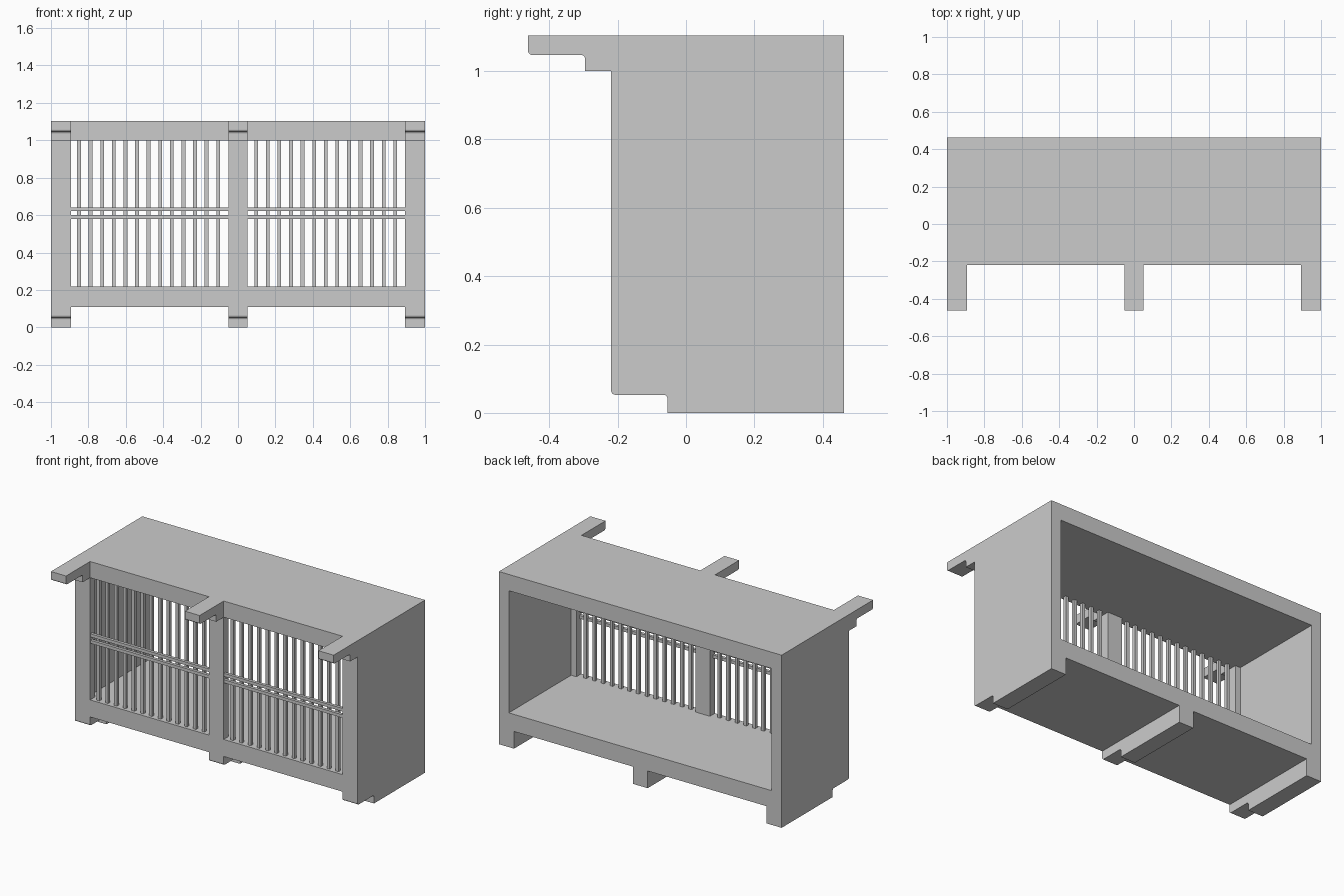
import bpy, bmesh
from math import sin, cos, pi

if "Cube" in bpy.data.objects:
    bpy.data.objects.remove(bpy.data.objects["Cube"])

BACK, FACE, TIP = 0.462, -0.219, -0.462     # depth planes
TOP, CEIL, FLOOR, BELLY = 1.104, 1.0, 0.219, 0.11
IN, MID = 0.893, 0.052                      # inner edge of end ribs, half width of middle rib
POST_BACK = -0.168


def finish(name, bm):
    bmesh.ops.recalc_face_normals(bm, faces=bm.faces)
    mesh = bpy.data.meshes.new(name)
    bm.to_mesh(mesh)
    bm.free()
    ob = bpy.data.objects.new(name, mesh)
    bpy.context.collection.objects.link(ob)
    return ob


def box(name, x, y, z):
    bm = bmesh.new()
    bmesh.ops.create_cube(bm, size=1)
    for v in bm.verts:
        for i, (a, b) in enumerate((x, y, z)):
            v.co[i] = a if v.co[i] < 0 else b
    return finish(name, bm)


def extrude_x(name, profile, x0, x1):
    bm = bmesh.new()
    face = bm.faces.new([bm.verts.new((x0, y, z)) for y, z in profile])
    new = bmesh.ops.extrude_face_region(bm, geom=[face])["geom"]
    moved = [g for g in new if isinstance(g, bmesh.types.BMVert)]
    bmesh.ops.translate(bm, verts=moved, vec=(x1 - x0, 0, 0))
    return finish(name, bm)


def arc(cy, cz, r, a0, a1, n=4):
    angles = [(a0 + (a1 - a0) * i / n) * pi / 180 for i in range(n + 1)]
    return [(cy + r * cos(a), cz + r * sin(a)) for a in angles]


def stepped(y0, y1, z0, z1, ztop):
    """Beam profile with a rounded overhang and a filleted step."""
    r = 0.012
    return ([(BACK, ztop), (y0, ztop)]
            + arc(y0 + r, z1 + r, r, 180, 270)
            + arc(y1 - r, z1 - r, r, 90, 0)
            + [(y1, z0), (BACK, z0)])


# stepped roof beams and feet, running front to back
ribs = {"left": (-1, -IN), "middle": (-MID, MID), "right": (IN, 1)}
for side, (x0, x1) in ribs.items():
    extrude_x(side + "_roof_beam", stepped(TIP, -0.295, CEIL, 1.047, TOP), x0, x1)
    extrude_x(side + "_foot", stepped(FACE, -0.054, 0, 0.053, BELLY), x0, x1)
    box(side + "_front_post", (x0, x1), (FACE, POST_BACK), (FLOOR, CEIL))

# floor slab and side walls; the back stays open
box("floor", (-1, 1), (FACE, BACK), (BELLY, FLOOR))
for side, s in (("left", -1), ("right", 1)):
    x = sorted((s, s * 0.93))
    box(side + "_wall", x, (POST_BACK, BACK), (FLOOR, CEIL))

# two bays: roof panel, vertical bars and a pair of cross rails
bays = {"left": (-IN, -MID, -0.85), "right": (MID, IN, 0.097)}
for side, (x0, x1, first) in bays.items():
    box(side + "_roof_panel", (x0, x1), (FACE, BACK), (CEIL, TOP))
    for i in range(13):
        c = first + i * 0.062
        box(f"{side}_bar_{i + 1}", (c - 0.01, c + 0.01), (-0.2, -0.18), (FLOOR, CEIL))
    for label, z in (("lower", 0.59), ("upper", 0.631)):
        box(f"{side}_{label}_rail", (x0, x1), (-0.217, -0.198), (z - 0.01, z + 0.01))
